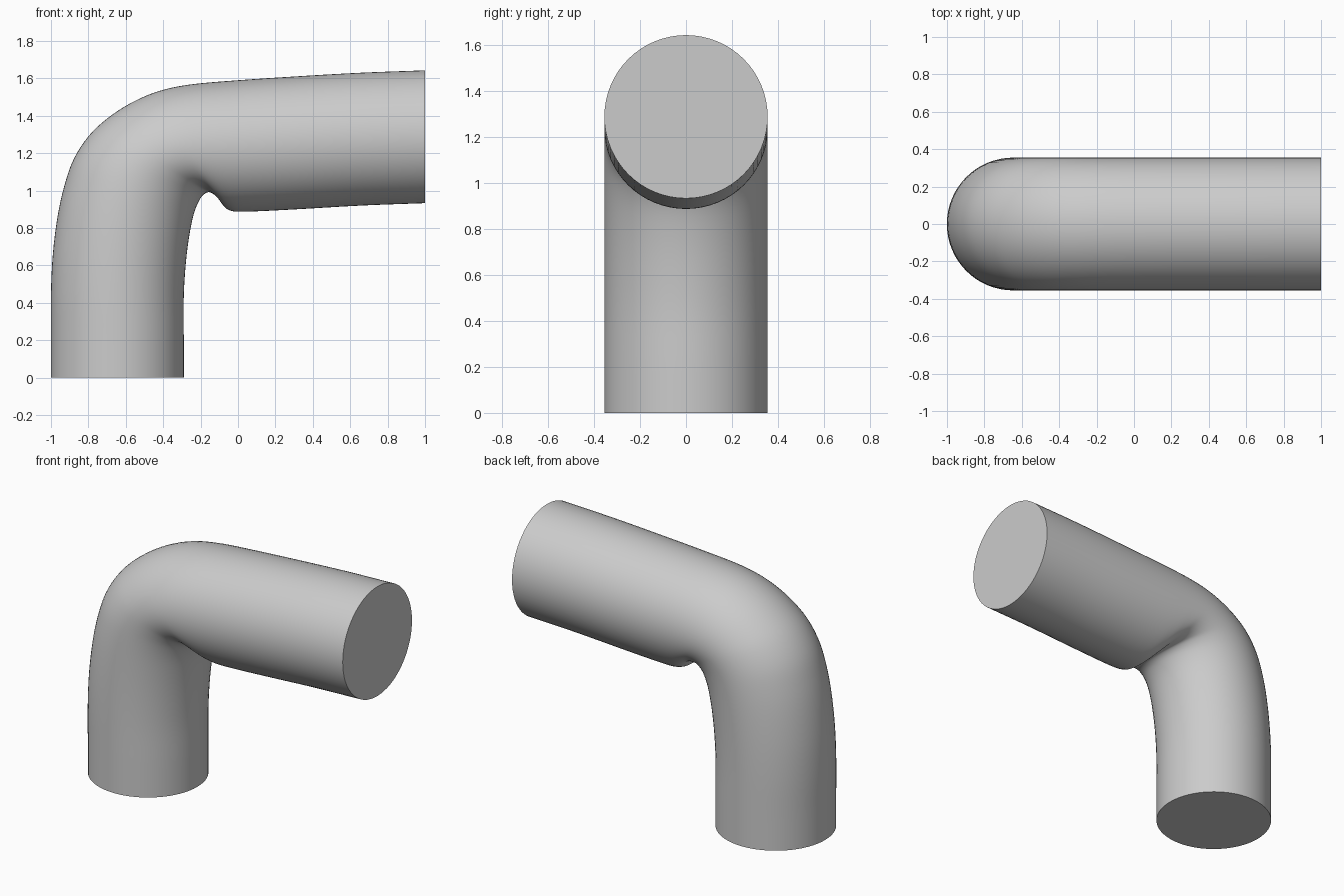
import bpy, bmesh, math
from mathutils import Vector

cube = bpy.data.objects.get("Cube")
if cube:
    bpy.data.objects.remove(cube, do_unlink=True)

RADIUS = 0.355
SIDES = 64
STEPS = 4

# Tube stations: outer x, outer z, inner x, inner z
stations = [
    (-1.0, 0.0, -0.29, 0.0),
    (-1.0, 0.22, -0.29, 0.22),
    (-1.0, 0.45, -0.29, 0.43),
    (-0.99, 0.66, -0.28, 0.6),
    (-0.965, 0.86, -0.262, 0.75),
    (-0.93, 1.02, -0.235, 0.88),
    (-0.88, 1.165, -0.2, 0.96),
    (-0.8, 1.29, -0.165, 0.99),
    (-0.7, 1.385, -0.137, 0.985),
    (-0.57, 1.47, -0.108, 0.96),
    (-0.42, 1.533, -0.078, 0.92),
    (-0.25, 1.568, -0.045, 0.895),
    (0.0, 1.59, 0.03, 0.887),
    (0.3, 1.61, 0.31, 0.9),
    (0.65, 1.63, 0.655, 0.92),
    (1.0, 1.643, 1.0, 0.933),
]


def smooth_path(points):
    """Catmull-Rom curve through the points."""
    pts = [Vector(p) for p in points]
    out = []
    for i in range(len(pts) - 1):
        b, c = pts[i], pts[i + 1]
        a = pts[i - 1] if i else b * 2 - c
        d = pts[i + 2] if i + 2 < len(pts) else c * 2 - b
        for s in range(STEPS):
            t = s / STEPS
            out.append(b + (c - a) * (t / 2)
                       + (a * 2 - b * 5 + c * 4 - d) * (t * t / 2)
                       + (b * 3 - a - c * 3 + d) * (t ** 3 / 2))
    out.append(pts[-1])
    return out


# Grey material
grey = bpy.data.materials.new("light_grey")
grey.use_nodes = True
colour = (0.6, 0.6, 0.6, 1.0)
grey.diffuse_color = colour
grey.node_tree.nodes["Principled BSDF"].inputs["Base Color"].default_value = colour

# Sweep round rings along the bend
bm = bmesh.new()
rings = []
for ox, oz, ix, iz in smooth_path(stations):
    outer, inner = Vector((ox, 0, oz)), Vector((ix, 0, iz))
    centre, arm = (outer + inner) / 2, (outer - inner) / 2
    ring = []
    for k in range(SIDES):
        a = math.tau * k / SIDES
        side = Vector((0, RADIUS * math.sin(a), 0))
        ring.append(bm.verts.new(centre + arm * math.cos(a) + side))
    rings.append(ring)

for low, high in zip(rings, rings[1:]):
    for k in range(SIDES):
        n = (k + 1) % SIDES
        bm.faces.new((low[k], low[n], high[n], high[k])).smooth = True

# Flat end caps with sharp rims
for ring in (rings[0], rings[-1]):
    cap = bm.faces.new(ring)
    for edge in cap.edges:
        edge.smooth = False
bmesh.ops.recalc_face_normals(bm, faces=bm.faces[:])

mesh = bpy.data.meshes.new("bent_pipe")
bm.to_mesh(mesh)
bm.free()
mesh.materials.append(grey)
pipe = bpy.data.objects.new("bent_pipe", mesh)
bpy.context.scene.collection.objects.link(pipe)
